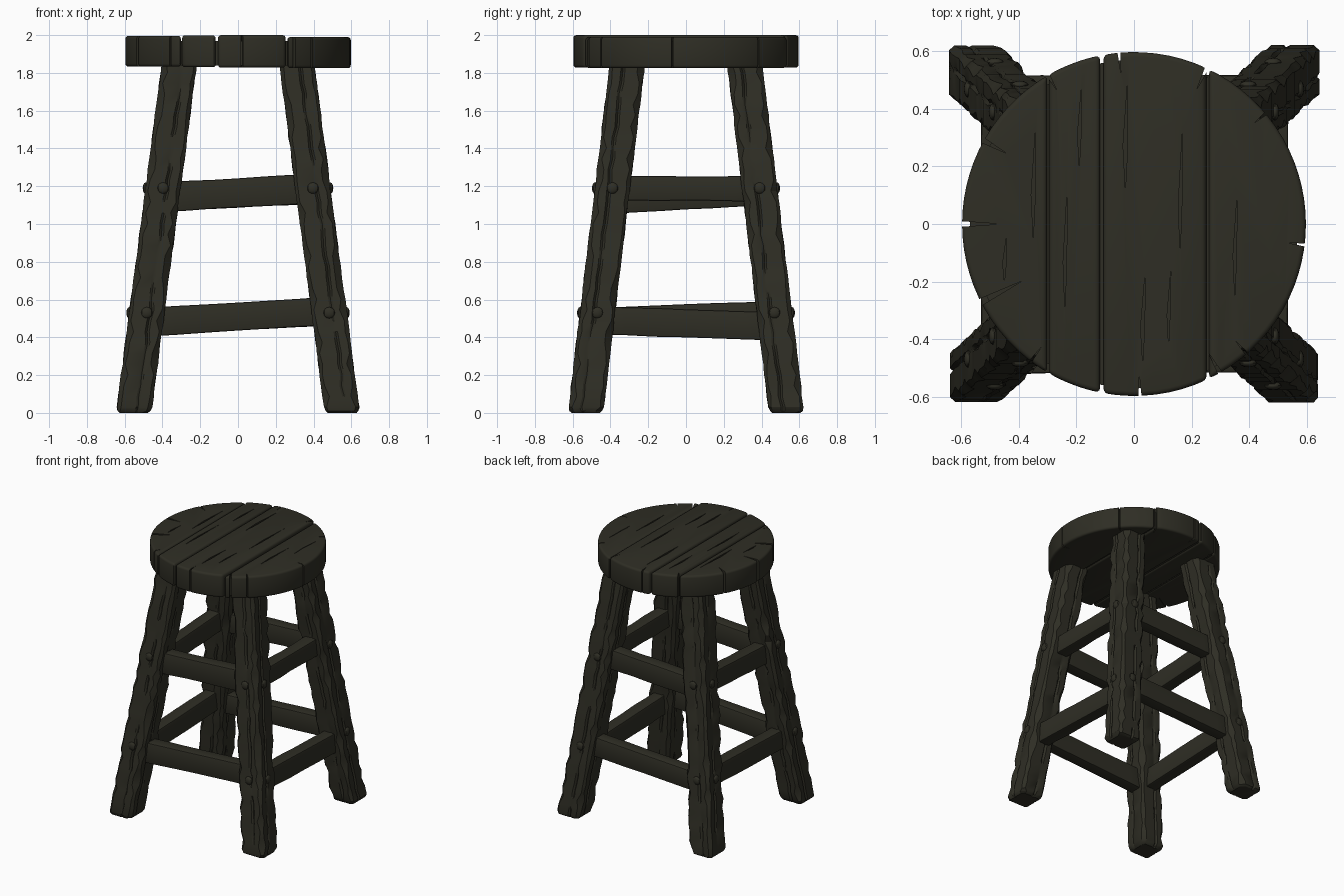
import bpy, bmesh, math, random
from mathutils import Vector

if "Cube" in bpy.data.objects:
    bpy.data.objects.remove(bpy.data.objects["Cube"])

random.seed(4)
wood = bpy.data.materials.new("dark olive wood")
wood.diffuse_color = (0.028, 0.027, 0.018, 1)
wood.use_nodes = True
wood.node_tree.nodes["Principled BSDF"].inputs["Base Color"].default_value = wood.diffuse_color


def shade(ob, angle=32):
    ob.data.polygons.foreach_set("use_smooth", [True] * len(ob.data.polygons))
    ob.data.set_sharp_from_angle(angle=math.radians(angle))


def finish(bm, name):
    bmesh.ops.recalc_face_normals(bm, faces=bm.faces)
    me = bpy.data.meshes.new(name)
    bm.to_mesh(me)
    bm.free()
    me.materials.append(wood)
    ob = bpy.data.objects.new(name, me)
    bpy.context.collection.objects.link(ob)
    shade(ob)
    return ob


def bevel(bm, width, segments=3, limit=40):
    bmesh.ops.recalc_face_normals(bm, faces=bm.faces)
    edges = [e for e in bm.edges if e.calc_face_angle(0) > math.radians(limit)]
    bmesh.ops.bevel(bm, geom=edges, offset=width, segments=segments,
                    profile=0.5, affect='EDGES', clamp_overlap=True)


def loft(bm, rings):
    # skin a list of closed point rings and cap both ends
    rows = [[bm.verts.new(p) for p in ring] for ring in rings]
    n = len(rows[0])
    for a, b in zip(rows, rows[1:]):
        for i in range(n):
            bm.faces.new((a[i], a[(i + 1) % n], b[(i + 1) % n], b[i]))
    bm.faces.new(rows[0][::-1])
    bm.faces.new(rows[-1])


def prism(bm, pts, z0, z1):
    loft(bm, [[(x, y, z) for x, y in pts] for z in (z0, z1)])


# ---- seat: round top made of boards, with splits and rim notches
R = 0.597


def board_outline(a, b, r):
    t0, t1 = math.acos(min(1, b / r)), math.acos(max(-1, a / r))
    n = max(8, int((t1 - t0) / 0.07))
    arc = [t0 + (t1 - t0) * i / n for i in range(n + 1)]
    angles = arc + [-t for t in reversed(arc)]
    pts = []
    for t in angles:
        p = Vector((r * math.cos(t), r * math.sin(t)))
        if all((p - q).length > 1e-4 for q in pts):
            pts.append(p)
    return pts


cut = bmesh.new()
# rim notches: angle, length inward, half width
for deg, length, w in [(180, .13, .012), (207, .16, .014), (151, .09, .012), (-7, .06, .008),
                       (272, .07, .008), (300, .08, .010), (311, .06, .008), (233, .06, .007),
                       (95, .07, .008), (65, .08, .009), (40, .05, .008), (120, .06, .008)]:
    t = math.radians(deg)
    d = Vector((math.cos(t), math.sin(t)))
    n = Vector((-d.y, d.x)) * w
    prism(cut, [d * 0.63 + n, d * (R - length), d * 0.63 - n], 1.80, 2.05)
# surface splits along the grain: x, y from, y to, half width, depth
for x, y0, y1, w, dep in [(-.35, -.05, .33, .007, .014), (-.24, -.30, .12, .006, .012),
                          (-.03, .12, .50, .008, .014), (.03, -.48, -.18, .007, .012),
                          (.16, -.10, .32, .006, .010), (.12, -.42, -.16, .005, .010),
                          (.35, -.25, .10, .006, .012), (.44, .02, .30, .006, .010),
                          (-.19, .2, .48, .006, .012), (-.45, -.2, -.04, .006, .010)]:
    ym = y0 + (y1 - y0) * 0.4
    prism(cut, [(x, y0), (x + w, ym), (x + .008, y1), (x - w, ym)], 2.0 - dep - .004, 2.05)
cutter = finish(cut, "split_cutter")
cutter.hide_render = True

boards = [(-R, -.302, 1.833, 1.996), (-.296, -.118, 1.830, 1.999),
          (-.106, .252, 1.828, 2.0), (.261, R, 1.825, 1.990)]
for i, (a, b, z0, z1) in enumerate(boards):
    bm = bmesh.new()
    prism(bm, board_outline(a, b, R), z0, z1)
    bevel(bm, 0.016)
    ob = finish(bm, f"seat_board_{i + 1}")
    mod = ob.modifiers.new("splits", 'BOOLEAN')
    mod.operation, mod.solver, mod.object = 'DIFFERENCE', 'EXACT', cutter
    bpy.context.view_layer.update()
    deps = bpy.context.evaluated_depsgraph_get()
    me = bpy.data.meshes.new_from_object(ob.evaluated_get(deps))
    ob.modifiers.clear()
    ob.data = me
    shade(ob)
bpy.data.objects.remove(cutter)

# core that closes the gaps between the boards
bm = bmesh.new()
prism(bm, board_outline(-.57, .57, .57), 1.838, 1.968)
finish(bm, "seat_core")

# ---- legs: splayed square posts with worn corners and grain grooves
HALF, TOP = 0.093, 1.86


def leg_centre(z):
    k = z / 1.83
    return Vector((.552 + (.313 - .552) * k, .532 + (.313 - .532) * k))


def leg_ring(z, sx, sy, scale):
    c = leg_centre(z)
    chips = [random.choice((.014, .018, .022, .036)) for _ in range(4)]
    pts = []
    for k in range(4):
        h = HALF + random.uniform(-.003, .003)
        groove = random.choice((0, .006, .014, .014))
        off = random.uniform(-.006, .006) + (.02 if k % 2 else -.02)
        side = [(h, -HALF + chips[k - 1]), (h, off - .011), (h - groove, off),
                (h, off + .011), (h, HALF - chips[k])]
        for x, y in side:
            for _ in range(k):
                x, y = -y, x
            pts.append((c.x * sx + x * scale, c.y * sy + y * scale, z))
    return pts


for sy, fb in ((-1, "front"), (1, "back")):
    for sx, lr in ((-1, "left"), (1, "right")):
        bm = bmesh.new()
        levels = [(0, .80), (.010, .92), (.030, 1.0)]
        levels += [(.03 + (TOP - .03) * i / 32, 1.0) for i in range(1, 33)]
        loft(bm, [leg_ring(z, sx, sy, s) for z, s in levels])
        finish(bm, f"{fb}_{lr}_leg")

        # rounded peg heads on the two outer faces of the leg
        bm = bmesh.new()
        for z in (.53, 1.19):
            c = leg_centre(z)
            for ax in (0, 1):
                pos = Vector((c.x * sx, c.y * sy, z))
                pos[ax] += HALF * (sx, sy)[ax]
                vs = bmesh.ops.create_uvsphere(bm, u_segments=12, v_segments=8,
                                               radius=.03)["verts"]
                size = Vector((1, 1, 1))
                size[ax] = .5
                for v in vs:
                    v.co = v.co * size + pos
        finish(bm, f"{fb}_{lr}_pegs")

# ---- rungs: slightly crooked bars joining neighbouring legs


def rung(name, axis, sign, z0, z1, height):
    c = leg_centre((z0 + z1) / 2)
    across, along = (c.y, c.x) if axis == 0 else (c.x, c.y)
    bm = bmesh.new()
    rings = []
    for i in range(7):
        t = i / 6
        z = z0 + (z1 - z0) * t
        j = random.uniform(-.002, .002)
        ring = []
        for u, v in ((-1, -1), (1, -1), (1, 1), (-1, 1)):
            p = [along * (2 * t - 1), sign * across + u * (.046 + j)]
            if axis == 1:
                p.reverse()
            ring.append((*p, z + v * (height / 2 + j)))
        rings.append(ring)
    loft(bm, rings)
    bevel(bm, 0.009, 2)
    finish(bm, name)


rung("front_upper_rung", 0, -1, 1.142, 1.188, .155)
rung("front_lower_rung", 0, -1, .480, .540, .150)
rung("back_upper_rung", 0, 1, 1.140, 1.180, .145)
rung("back_lower_rung", 0, 1, .485, .535, .145)
rung("right_upper_rung", 1, 1, 1.190, 1.186, .130)
rung("right_lower_rung", 1, 1, .490, .458, .150)
rung("left_upper_rung", 1, -1, 1.128, 1.170, .145)
rung("left_lower_rung", 1, -1, .485, .520, .145)
